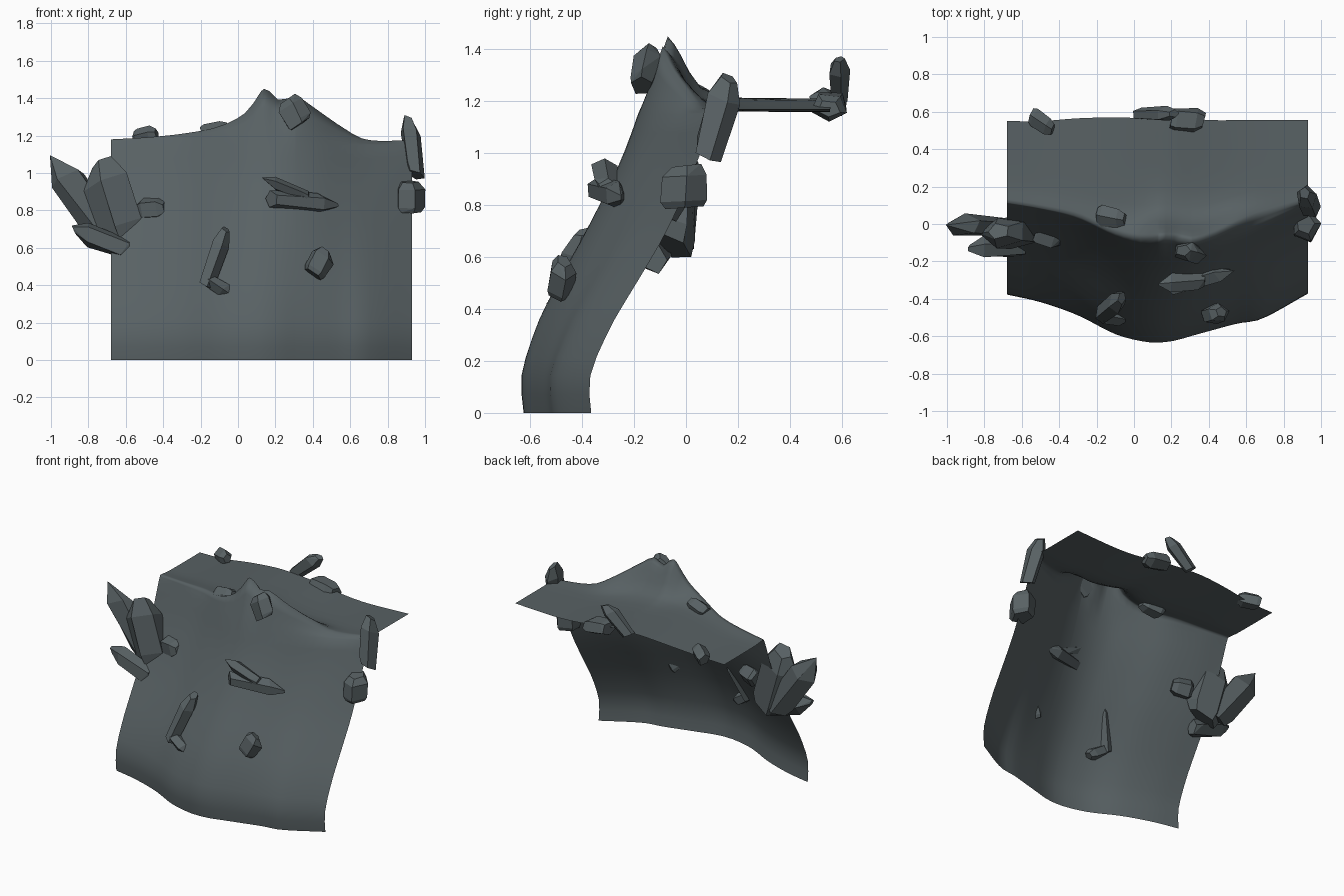
import bpy, bmesh, math, random
from mathutils import Vector

if "Cube" in bpy.data.objects:
    bpy.data.objects.remove(bpy.data.objects["Cube"])

slate = bpy.data.materials.new("dark slate")
slate.diffuse_color = (0.098, 0.12, 0.127, 1)
slate.use_nodes = True
slate.node_tree.nodes["Principled BSDF"].inputs["Base Color"].default_value = slate.diffuse_color


def finish(name, bm):
    me = bpy.data.meshes.new(name)
    bm.to_mesh(me)
    bm.free()
    me.materials.append(slate)
    ob = bpy.data.objects.new(name, me)
    bpy.context.collection.objects.link(ob)
    return ob


def curve(keys, vals, t):
    """Smooth interpolation through key points (cubic Hermite)."""
    n = len(keys)
    i = max(k for k in range(n - 1) if keys[k] <= t + 1e-9)

    def slope(j):
        a, b = max(j - 1, 0), min(j + 1, n - 1)
        return (vals[b] - vals[a]) / (keys[b] - keys[a])
    h = keys[i + 1] - keys[i]
    s = (t - keys[i]) / h
    return ((2*s**3 - 3*s**2 + 1) * vals[i] + (s**3 - 2*s**2 + s) * h * slope(i)
            + (3*s**2 - 2*s**3) * vals[i + 1] + (s**3 - s**2) * h * slope(i + 1))


# Cliff sheet: foot line, brow line (z 1.15), lip line and back edge along x
X = [-.68, -.5, -.3, -.1, .05, .14, .22, .31, .42, .55, .68, .93]
FOOT_Y = [-.37, -.41, -.48, -.58, -.62, -.625, -.615, -.59, -.56, -.525, -.5, -.365]
BROW_Y = [.1, .07, .01, -.09, -.16, -.18, -.185, -.175, -.14, -.075, -.005, .11]
LIP_Y = [.115, .085, .04, -.05, -.08, -.07, -.07, -.09, -.06, 0, .05, .125]
LIP_Z = [1.18, 1.19, 1.21, 1.25, 1.33, 1.45, 1.39, 1.41, 1.34, 1.25, 1.18, 1.175]
BACK_Y = [.55, .55, .565, .57, .565, .56, .56, .56, .555, .555, .555, .555]
BACK_Z = [1.17, 1.175, 1.195, 1.21, 1.21, 1.205, 1.2, 1.185, 1.17, 1.16, 1.16, 1.17]
FACE_T = [0, .12, .29, .43, .6, .8, 1]
FACE_F = [0, -.01, .16, .36, .6, .82, 1]
SHELF_T = [0, .06, .13, .2, .35, 1]
SHELF_F = [1, .8, .45, .2, .05, 0]

bm = bmesh.new()
cols = sorted(set([-.68 + 1.61 * i / 36 for i in range(37)] + [.14, .31]))
steps = [.04, .08, .13, .2, .28, .4, .55, .7, .85, 1]
grid = []
for x in cols:
    fy, wy, ly, lz, by, bz = [curve(X, v, x) for v in
                              (FOOT_Y, BROW_Y, LIP_Y, LIP_Z, BACK_Y, BACK_Z)]
    belly = .035 * (1 - ((x - .125) / .805) ** 2)
    col = []
    for j in range(17):                         # leaning face
        t = j / 16
        y = fy + (wy - fy) * curve(FACE_T, FACE_F, t) - belly * math.sin(math.pi * t) ** 2
        col.append(bm.verts.new((x, y, 1.15 * t)))
    for k in (.33, .67, 1):                     # brow up to the lip
        col.append(bm.verts.new((x, wy + (ly - wy) * k, 1.15 + (lz - 1.15) * k)))
    for k in steps:                             # upper ledge
        col.append(bm.verts.new((x, ly + (by - ly) * k,
                                 bz + (lz - bz) * curve(SHELF_T, SHELF_F, k))))
    grid.append(col)
for a, b in zip(grid, grid[1:]):
    for j in range(len(a) - 1):
        bm.faces.new((a[j], b[j], b[j + 1], a[j + 1]))
for f in bm.faces:
    f.smooth = True
finish("cliff_sheet", bm)


def rock(name, p0, p1, w, d, seed, tip=.45, sides=5):
    """Irregular faceted stone running from p0 to p1; w, d are cross radii."""
    rnd = random.Random(seed)
    p0, p1 = Vector(p0), Vector(p1)
    ax = (p1 - p0).normalized()
    side = ax.cross(Vector((0, 1, 0))).normalized()
    dep = side.cross(ax)
    bm = bmesh.new()
    turn = rnd.random()
    for t, s in ((0, .8), (.15, 1), (.72, 1), (.96, tip)):
        for i in range(sides):
            a = 2 * math.pi * (i + turn) / sides
            r = s * rnd.uniform(.92, 1.12)
            tt = t + .06 * math.cos(a + seed)
            bm.verts.new(p0.lerp(p1, tt) + side * (w * r * math.cos(a))
                         + dep * (d * r * math.sin(a)))
    bmesh.ops.convex_hull(bm, input=bm.verts[:])
    bmesh.ops.dissolve_limit(bm, angle_limit=math.radians(14), verts=bm.verts[:], edges=bm.edges[:])
    bmesh.ops.recalc_face_normals(bm, faces=bm.faces[:])
    finish(name, bm)


# Crystal cluster on the left edge
rock("left_crystal_tall", (-.68, -.02, .66), (-.995, 0, 1.09), .1, .06, 1, .12)
rock("left_crystal_broad", (-.6, -.05, .64), (-.73, -.04, 1.07), .13, .085, 2, .5)
rock("left_crystal_low", (-.58, -.12, .59), (-.89, -.13, .7), .065, .06, 3, .3)
rock("left_stone", (-.52, -.05, .8), (-.38, -.09, .81), .065, .06, 4, .6)

# Stones and shards on the front face
rock("front_shard_upright", (-.17, -.48, .4), (-.06, -.39, .71), .05, .06, 5, .5)
rock("front_shard_foot", (-.16, -.48, .43), (-.04, -.5, .35), .04, .05, 6, .6)
rock("front_stone_low", (.4, -.49, .46), (.47, -.47, .59), .07, .055, 7, .5)
rock("front_shard_flat", (.18, -.35, .86), (.53, -.24, .83), .055, .055, 8, .25)
rock("front_shard_thin", (.38, -.3, .87), (.13, -.32, .97), .035, .05, 9, .15)
rock("peak_stone", (.33, -.17, 1.26), (.26, -.14, 1.4), .08, .05, 10, .6)

# Stones on the right edge
rock("right_stone", (.915, -.01, .79), (.915, 0, .96), .08, .09, 11, .6)
rock("right_shard", (.95, .08, .99), (.91, .17, 1.3), .055, .07, 13, .5)

# Stones on the upper ledge
rock("ledge_stone_left", (-.55, .58, 1.18), (-.43, .5, 1.21), .05, .05, 14, .6)
rock("ledge_stone_middle", (-.19, .05, 1.21), (-.04, .02, 1.24), .05, .055, 15, .6)
rock("ledge_shard", (.03, .59, 1.2), (.22, .59, 1.37), .055, .04, 16, .5)
rock("ledge_stone_flat", (.2, .56, 1.19), (.38, .55, 1.17), .055, .07, 17, .6)
